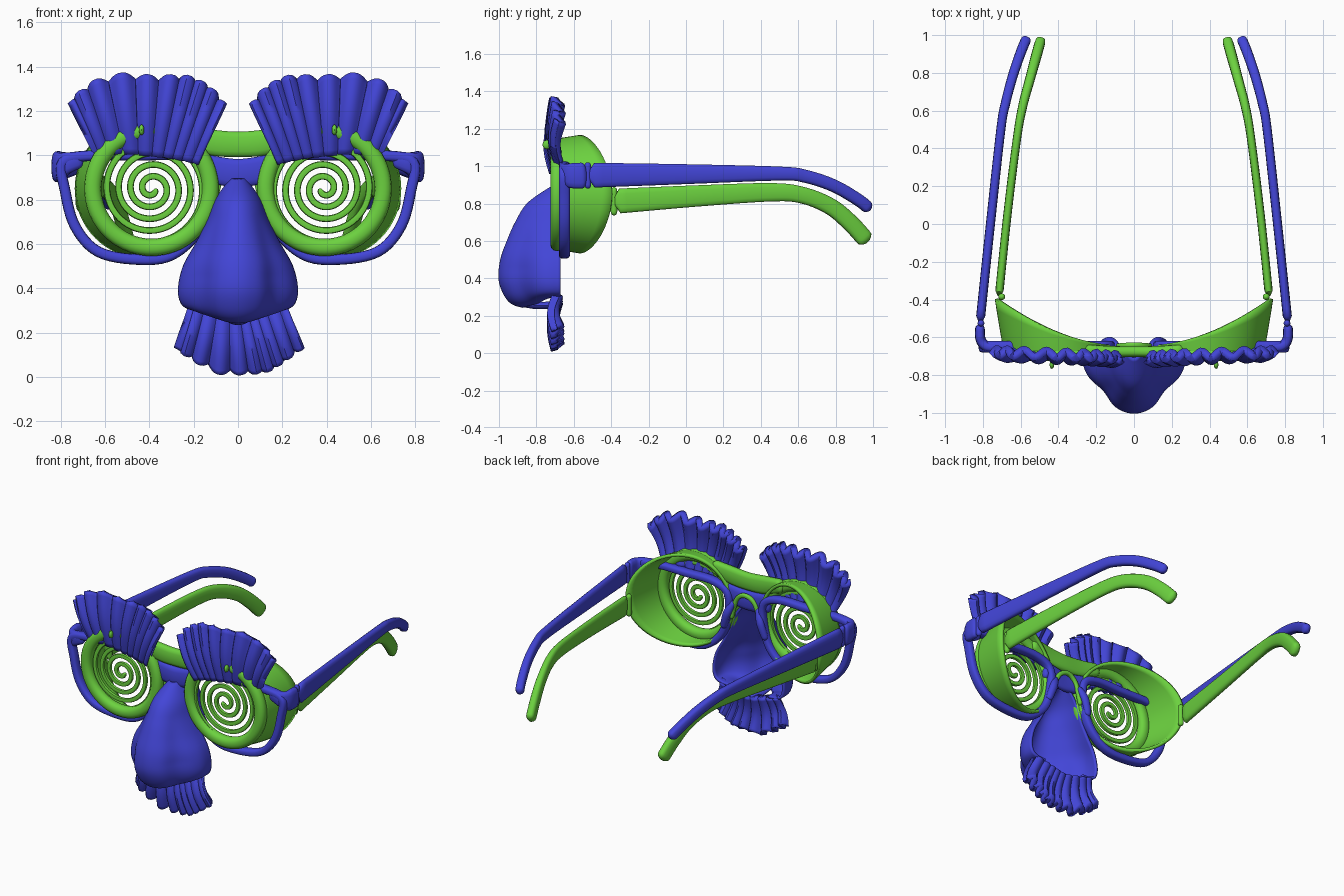
import bpy
import bmesh
import math
from mathutils import Vector

cube = bpy.data.objects.get("Cube")
if cube:
    bpy.data.objects.remove(cube, do_unlink=True)


def material(name, rgb):
    m = bpy.data.materials.new(name)
    m.use_nodes = True
    m.diffuse_color = (*rgb, 1)
    m.node_tree.nodes["Principled BSDF"].inputs["Base Color"].default_value = (*rgb, 1)
    return m


BLUE = material("blue plastic", (0.055, 0.06, 0.68))
GREEN = material("green plastic", (0.15, 0.64, 0.05))


def catmull(pts, t, closed=False):
    """Point on a smooth curve through pts, t from 0 to 1."""
    n = len(pts)
    segs = n if closed else n - 1
    i = min(int(t * segs), segs - 1)
    f = t * segs - i

    def pick(k):
        return pts[k % n] if closed else pts[max(0, min(n - 1, k))]
    a, b, c, d = (pick(i + k) for k in (-1, 0, 1, 2))
    return [0.5 * (2 * q + (r - p) * f + (2 * p - 5 * q + 4 * r - s) * f * f
                   + (3 * q - p - 3 * r + s) * f ** 3) for p, q, r, s in zip(a, b, c, d)]


def grid(name, rows, mat, side=1, wrap_u=False, wrap_v=False, caps=False, thick=0):
    """Surface through rows of points; side -1 mirrors it in x."""
    bm = bmesh.new()
    vs = [[bm.verts.new((p[0] * side, p[1], p[2])) for p in row] for row in rows]
    nr, nc = len(vs), len(vs[0])
    for i in range(nr if wrap_v else nr - 1):
        for j in range(nc if wrap_u else nc - 1):
            k, m = (i + 1) % nr, (j + 1) % nc
            bm.faces.new((vs[i][j], vs[i][m], vs[k][m], vs[k][j]))
    if caps:
        bm.faces.new(vs[0])
        bm.faces.new(vs[-1])
    bmesh.ops.recalc_face_normals(bm, faces=bm.faces)
    me = bpy.data.meshes.new(name)
    bm.to_mesh(me)
    bm.free()
    me.materials.append(mat)
    me.shade_smooth()
    me.set_sharp_from_angle(angle=math.radians(50))
    ob = bpy.data.objects.new(name, me)
    bpy.context.collection.objects.link(ob)
    if thick:
        mod = ob.modifiers.new("thickness", 'SOLIDIFY')
        mod.thickness = thick
        mod.offset = 0
    return ob


def sweep(name, pts, mat, side=1, ref=(0, 0, 1), closed=False, n=48, power=0.7, around=14):
    """Rod through points (x, y, z, half width, half height along ref), with round ends."""
    ref = Vector(ref)
    path = [catmull(pts, i / n if closed else i / (n - 1), closed) for i in range(n)]
    pos = [Vector(p[:3]) for p in path]
    rows = []
    for i, p in enumerate(pos):
        if closed:
            tan = pos[(i + 1) % n] - pos[i - 1]
            k = 1
        else:
            tan = pos[min(i + 1, n - 1)] - pos[max(i - 1, 0)]
            r = path[i][3]
            d = min((p - pos[0]).length, (p - pos[-1]).length) / r
            k = max(0.35, math.sqrt(max(0, 1 - (1 - min(d, 1)) ** 2)))
        across = tan.cross(ref).normalized()
        up = across.cross(tan).normalized()
        row = []
        for j in range(around):
            a = math.tau * j / around
            c, s = math.cos(a), math.sin(a)
            c, s = math.copysign(abs(c) ** power, c), math.copysign(abs(s) ** power, s)
            row.append(p + across * c * path[i][3] * k + up * s * path[i][4] * k)
        rows.append(row)
    return grid(name, rows, mat, side, wrap_u=True, wrap_v=closed, caps=not closed)


def fan(name, root, tip, y_ends, ridges, side=1, nu=100, nv=14):
    """Ridged tuft of hair spreading from a root line to a ragged tip line."""
    rows = []
    for j in range(nv + 1):
        v = j / nv
        row = []
        for i in range(nu + 1):
            u = i / nu
            wave = math.cos(math.tau * ridges * u + 1.5 * math.sin(9 * u))
            a, b = Vector(catmull(root, u)), Vector(catmull(tip, u))
            b += (b - a).normalized() * 0.016 * wave
            p = a.lerp(b, v)
            y = y_ends[0] + (y_ends[1] - y_ends[0]) * u
            y -= 0.025 * math.sin(math.pi * v) + wave * (0.008 + 0.01 * v)
            row.append((p.x, y, p.y))
        rows.append(row)
    return grid(name, rows, BLUE, side, thick=0.04)


def hinge(name, x, y, z, r, height, mat):
    sweep(name, [(x, y, z - height / 2, r, r), (x, y, z + height / 2, r, r)],
          mat, ref=(0, 1, 0), n=16, power=1)


LX, LZ = 0.39, 0.85          # lens centre
FRONT = (0, 1, 0)

for s, tag in ((1, "left"), (-1, "right")):
    # Green lens ring and spiral
    ring = [(LX + 0.265 * math.cos(a), -0.69, LZ + 0.265 * math.sin(a), 0.039, 0.036)
            for a in (math.tau * i / 16 for i in range(16))]
    sweep(tag + "_lens_ring", ring, GREEN, s, FRONT, closed=True, n=72, power=0.9)
    spiral = []
    for i in range(73):
        a = math.tau * i / 16
        r = 0.015 + 0.0535 * i / 16
        spiral.append((LX - r * math.cos(a), -0.69, LZ - r * math.sin(a), 0.015, 0.012))
    sweep(tag + "_lens_spiral", spiral, GREEN, s, FRONT, n=290, around=8)
    grid(tag + "_brow_stud", [[(0.435 + 0.012 * math.sin(b) * math.cos(a),
                                -0.745 + 0.022 * math.sin(b) * math.sin(a),
                                1.115 + 0.024 * math.cos(b))
                               for a in (math.tau * k / 12 for k in range(12))]
                              for b in (math.pi * (k + 0.2) / 8.4 for k in range(9))],
         GREEN, s, wrap_u=True, caps=True)

    # Green shell wall, deeper towards the temple
    shell = []
    for j in range(7):
        t = j / 6
        row = []
        for i in range(64):
            a = math.tau * i / 64
            r = 0.285 + 0.022 * t
            x = LX + 0.03 * t + r * math.cos(a)
            back = -0.65 + 0.26 * (x / 0.735) ** 2
            row.append((x, -0.70 + (back + 0.70) * t, LZ + r * math.sin(a)))
        shell.append(row)
    grid(tag + "_goggle_shell", shell, GREEN, s, wrap_u=True, thick=0.02)

    # Green temple
    sweep(tag + "_green_temple",
          [(0.715, -0.38, 0.812, 0.022, 0.068), (0.67, 0.05, 0.84, 0.022, 0.058),
           (0.62, 0.45, 0.86, 0.022, 0.05), (0.59, 0.62, 0.845, 0.024, 0.045),
           (0.55, 0.77, 0.785, 0.026, 0.045), (0.52, 0.88, 0.695, 0.028, 0.046),
           (0.495, 0.97, 0.595, 0.028, 0.046)], GREEN, s, n=60)
    hinge(tag + "_green_hinge", s * 0.7, -0.385, 0.812, 0.018, 0.15, GREEN)

    # Blue rim, end piece and temple
    rim = [(0.79, 0.97), (0.78, 0.84), (0.735, 0.68), (0.63, 0.565), (0.45, 0.53), (0.3, 0.55),
           (0.18, 0.66), (0.13, 0.82), (0.14, 0.95), (0.25, 1.0), (0.45, 1.0), (0.65, 1.0)]
    sweep(tag + "_blue_rim", [(x, -0.65, z, 0.024, 0.03) for x, z in rim],
          BLUE, s, FRONT, closed=True, n=72)
    sweep(tag + "_blue_end_piece",
          [(0.7, -0.65, 0.985, 0.025, 0.035), (0.775, -0.65, 0.965, 0.027, 0.05),
           (0.812, -0.61, 0.95, 0.027, 0.068), (0.815, -0.53, 0.95, 0.025, 0.07)], BLUE, s, n=32)
    hinge(tag + "_blue_hinge", s * 0.81, -0.525, 0.95, 0.018, 0.14, BLUE)
    sweep(tag + "_blue_temple",
          [(0.815, -0.52, 0.951, 0.024, 0.068), (0.76, 0.0, 0.957, 0.024, 0.054),
           (0.705, 0.5, 0.96, 0.024, 0.038), (0.68, 0.64, 0.945, 0.025, 0.035),
           (0.64, 0.79, 0.895, 0.026, 0.034), (0.595, 0.92, 0.82, 0.027, 0.033),
           (0.567, 0.985, 0.768, 0.027, 0.032)], BLUE, s, n=60)
    sweep(tag + "_nose_pad",
          [(0.09, -0.65, 0.9, 0.02, 0.02), (0.125, -0.62, 0.82, 0.026, 0.022),
           (0.16, -0.63, 0.71, 0.022, 0.02)], BLUE, s, FRONT, n=24, power=1)

    # Bushy eyebrow
    fan(tag + "_eyebrow",
        [(0.64, 1.0), (0.52, 1.01), (0.4, 1.0), (0.28, 0.985), (0.185, 0.965)],
        [(0.75, 1.23), (0.66, 1.315), (0.52, 1.355), (0.38, 1.345), (0.23, 1.345),
         (0.13, 1.295), (0.07, 1.225)], (-0.675, -0.705), 9, s)

# Bridges
sweep("green_bridge", [(-0.27, -0.665, 1.095, 0.03, 0.04), (-0.13, -0.675, 1.06, 0.03, 0.058),
                       (0, -0.675, 1.05, 0.03, 0.058), (0.13, -0.675, 1.06, 0.03, 0.058),
                       (0.27, -0.665, 1.095, 0.03, 0.04)], GREEN)
sweep("green_nose_arch", [(-0.11, -0.645, 0.78, 0.014, 0.014), (-0.07, -0.645, 0.92, 0.014, 0.014),
                          (0, -0.64, 0.965, 0.014, 0.014), (0.07, -0.645, 0.92, 0.014, 0.014),
                          (0.11, -0.645, 0.78, 0.014, 0.014)], GREEN, ref=FRONT)
sweep("blue_bridge", [(-0.17, -0.665, 0.95, 0.025, 0.06), (0, -0.675, 0.92, 0.025, 0.065),
                      (0.17, -0.665, 0.95, 0.025, 0.06)], BLUE)

# Hollow nose: sections of (height, half width, front, centre drop)
NOSE = [(0.89, 0.03, -0.71, 0), (0.8, 0.095, -0.84, 0), (0.7, 0.135, -0.905, 0),
        (0.6, 0.185, -0.95, 0), (0.5, 0.24, -0.985, 0), (0.4, 0.262, -0.995, 0),
        (0.335, 0.25, -0.97, 0.015), (0.31, 0.21, -0.93, 0.04), (0.305, 0.15, -0.87, 0.055)]
BULB = [(1, 0), (0.99, 0.25), (0.86, 0.45), (0.6, 0.64), (0.4, 0.87), (0.2, 0.97), (0, 1)]
BULB += [(-x, y) for x, y in BULB[-2::-1]]
nose = []
for j in range(49):
    z, w, f, drop = catmull(NOSE, j / 48)
    blend = max(0, min(1, (0.75 - z) / 0.3))
    row = []
    for i in range(49):
        a = math.pi * i / 48
        bx, by = catmull(BULB, i / 48)
        x = math.cos(a) * (1 - blend) + bx * blend
        y = math.sin(a) * (1 - blend) + by * blend
        row.append((w * x, -0.67 + (f + 0.67) * y, z - drop * (1 - x * x)))
    nose.append(row)
grid("nose", nose, BLUE, thick=0.016)
sweep("nose_septum", [(0, -0.91, 0.275, 0.05, 0.02), (0, -0.8, 0.255, 0.045, 0.02),
                      (0, -0.68, 0.26, 0.06, 0.02)], BLUE, n=24, power=1)

# Moustache
fan("moustache", [(-0.215, 0.315), (-0.1, 0.285), (0, 0.265), (0.1, 0.285), (0.215, 0.315)],
    [(-0.27, 0.14), (-0.19, 0.085), (-0.08, 0.03), (0.03, 0.03), (0.13, 0.04),
     (0.21, 0.09), (0.28, 0.14)], (-0.685, -0.685), 9)
